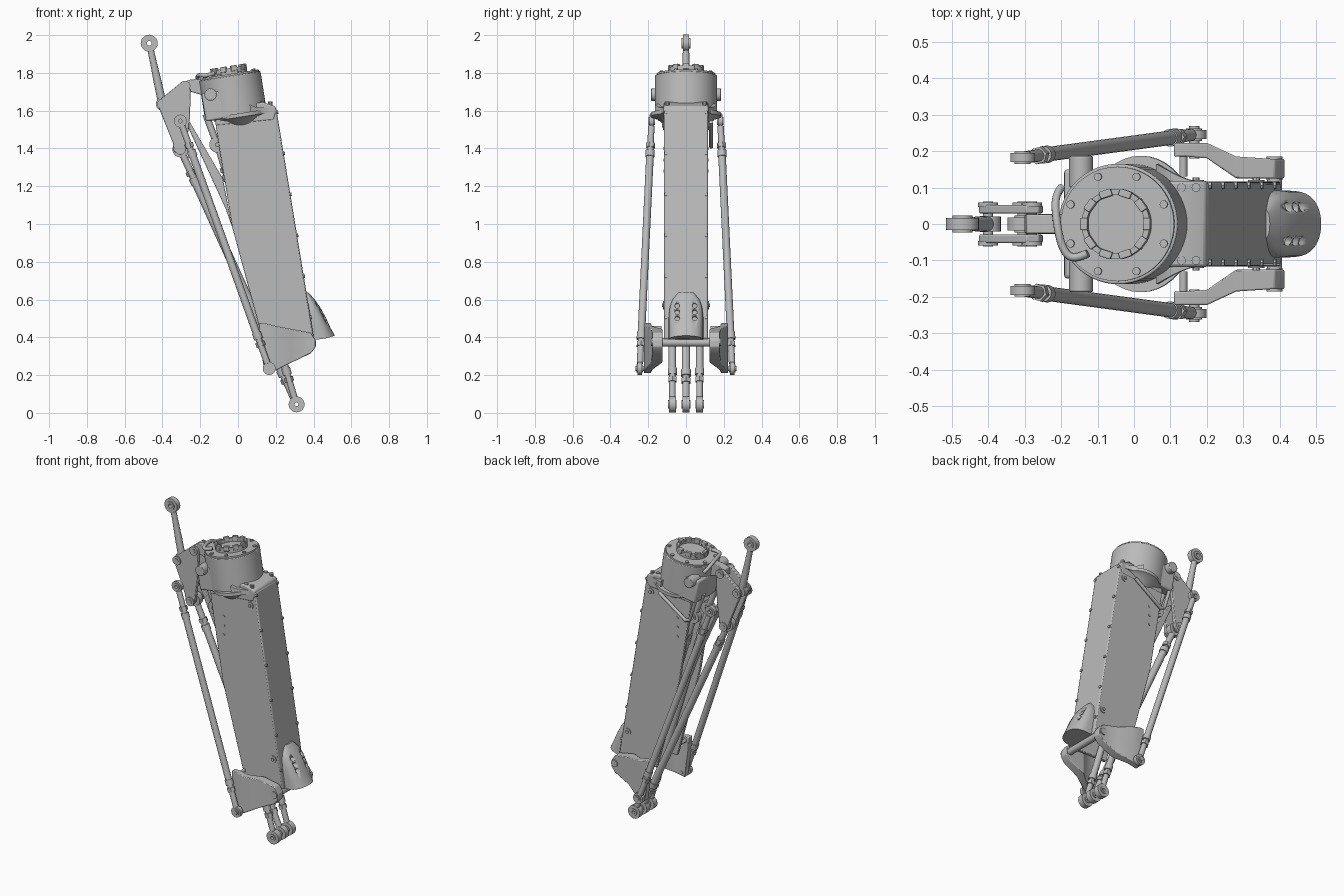
import bpy, bmesh, math
from mathutils import Vector, Matrix

if "Cube" in bpy.data.objects:
    bpy.data.objects.remove(bpy.data.objects["Cube"])

grey = bpy.data.materials.new("machined_grey")
grey.use_nodes = True
grey.diffuse_color = (0.5, 0.5, 0.5, 1)
grey.node_tree.nodes["Principled BSDF"].inputs["Base Color"].default_value = (0.5, 0.5, 0.5, 1)

# Tilted frame of the head: origin on its top face, z along its axis
TILT = math.radians(-9)
HEAD = Matrix.Translation((-0.045, 0, 1.79)) @ Matrix.Rotation(TILT, 4, 'Y')


def head(x, y, z):
    return HEAD @ Vector((x, y, z))


def finish(name, bm, bevel=0):
    bmesh.ops.recalc_face_normals(bm, faces=bm.faces)
    mesh = bpy.data.meshes.new(name)
    bm.to_mesh(mesh)
    bm.free()
    ob = bpy.data.objects.new(name, mesh)
    bpy.context.collection.objects.link(ob)
    mesh.materials.append(grey)
    if bevel:
        mod = ob.modifiers.new("bevel", 'BEVEL')
        mod.width, mod.segments = bevel, 2
    bpy.ops.object.select_all(action='DESELECT')
    ob.select_set(True)
    bpy.context.view_layer.objects.active = ob
    bpy.ops.object.shade_smooth_by_angle(angle=math.radians(35))
    return ob


def loft(name, loops, bevel=0, closed=False):
    """Skin a list of matching point loops; cap the ends or join them."""
    bm = bmesh.new()
    rows = [[bm.verts.new(p) for p in loop] for loop in loops]
    n = len(rows[0])
    pairs = list(zip(rows, rows[1:])) + ([(rows[-1], rows[0])] if closed else [])
    for a, b in pairs:
        for i in range(n):
            bm.faces.new((a[i], a[(i + 1) % n], b[(i + 1) % n], b[i]))
    if not closed:
        bm.faces.new(rows[0])
        bm.faces.new(rows[-1])
    return finish(name, bm, bevel)


def circle(c, axis, r, n):
    q = Vector((0, 0, 1)).rotation_difference(Vector(axis))
    return [Vector(c) + q @ Vector((r * math.cos(t), r * math.sin(t), 0))
            for t in (2 * math.pi * i / n for i in range(n))]


def rod(name, a, b, r, n=20, bevel=0):
    axis = Vector(b) - Vector(a)
    return loft(name, [circle(a, axis, r, n), circle(b, axis, r, n)], bevel)


def ring(name, c, axis, outer, inner, width, n=28):
    axis = Vector(axis).normalized()
    lo, hi = Vector(c) - axis * width / 2, Vector(c) + axis * width / 2
    return loft(name, [circle(p, axis, r, n) for p, r in
                       ((lo, inner), (lo, outer), (hi, outer), (hi, inner))], closed=True)


def prism(name, xz, y0, y1, bevel=0):
    return loft(name, [[(x, y, z) for x, z in xz] for y in (y0, y1)], bevel)


def box(name, size, centre, matrix, bevel=0):
    bm = bmesh.new()
    bmesh.ops.create_cube(bm, size=1)
    bmesh.ops.scale(bm, vec=size, verts=bm.verts)
    bmesh.ops.translate(bm, vec=centre, verts=bm.verts)
    bm.transform(matrix)
    return finish(name, bm, bevel)


def linkage_rod(name, a, b, r, eye=0.036, width=0.036):
    """Rod with a spherical bearing eye, neck and lock nut at each end."""
    a, b = Vector(a), Vector(b)
    d = (b - a).normalized()
    rod(name + "_tube", a + d * 0.17, b - d * 0.17, r)
    for end, s, tag in ((a, 1, "upper"), (b, -1, "lower")):
        ring(f"{name}_{tag}_eye", end, (0, 1, 0), eye, 0.02, width)
        ring(f"{name}_{tag}_ball", end, (0, 1, 0), 0.022, 0.01, width + 0.01, 16)
        rod(f"{name}_{tag}_neck", end + d * s * eye * 0.85, end + d * s * 0.18, r * 0.85)
        rod(f"{name}_{tag}_nut", end + d * s * 0.125, end + d * s * 0.15, r * 1.25, 6)
        rod(f"{name}_{tag}_collar", end + d * s * 0.165, end + d * s * 0.2, r * 1.2)


# Tapered channel body, open at the rear
profile = [(0.2, 1.615), (0.4, 0.39), (0.13, 0.39), (-0.03, 0.98), (-0.115, 1.5), (-0.12, 1.56)]
for s in (-1, 1):
    prism("body_side", profile, s * 0.095, s * 0.116, 0.004)
prism("body_face", [(0.203, 1.61), (0.403, 0.39), (0.38, 0.39), (0.18, 1.61)], -0.116, 0.116, 0.008)
prism("body_shoulder", [(0.204, 1.6), (0.197, 1.623), (0.13, 1.645), (-0.12, 1.6),
                        (-0.12, 1.52), (0.19, 1.55)], -0.118, 0.118, 0.008)

# Cylindrical head, square rear block and flared side lip
rod("head_housing", head(0, 0, -0.225), head(0, 0, -0.006), 0.165, 56, 0.004)
rod("head_cover", head(0, 0, -0.012), head(0, 0, 0.004), 0.157, 56)
box("head_rear_block", (0.12, 0.3, 0.15), (-0.102, 0, -0.15), HEAD, 0.01)
lip = [[head(0.03 + rx * math.cos(t), ry * math.sin(t), z) for t in
        (math.tau * i / 40 for i in range(40))]
       for rx, ry, z in ((0.11, 0.114, -0.275), (0.13, 0.15, -0.24),
                         (0.15, 0.187, -0.23), (0.15, 0.187, -0.21))]
loft("head_lip", lip)
blend = []
for k in range(7):
    f = k / 6
    w = 0.165 - 0.05 * math.sin(f * math.pi / 2)
    x, z = 0.08 + 0.125 * f, -0.17 - 0.04 * math.sqrt(f)
    blend.append([head(x, -w, -0.23), head(x, w, -0.23), head(x, w, z), head(x, -w, z)])
loft("head_blend", blend)

# Castellated output ring and cover bolts
ring("output_ring", head(0, 0, 0.015), head(0, 0, 1) - head(0, 0, 0), 0.095, 0.08, 0.04, 48)
rod("output_disc", head(0, 0, 0), head(0, 0, 0.012), 0.08, 40)
for i in range(10):
    spin = HEAD @ Matrix.Rotation(math.tau * i / 10, 4, 'Z')
    box("output_tooth", (0.02, 0.034, 0.03), (0.087, 0, 0.031), spin, 0.003)
for i in range(8):
    t = math.tau * (i + 0.5) / 8
    x, y = 0.14 * math.cos(t), 0.14 * math.sin(t)
    rod("cover_bolt", head(x, y, 0), head(x, y, 0.012), 0.011, 10)

for s in (-1, 1):
    # Side bosses, pads and edge screws
    rod("head_boss", (-0.145, s * 0.1, 1.685), (-0.145, s * 0.186, 1.685), 0.033, 16, 0.004)
    for x, z in ((0.17, 1.52), (0.335, 0.57)):
        rod("side_pad", (x, s * 0.11, z), (x, s * 0.121, z), 0.022, 12)
        rod("side_pad_screw", (x, s * 0.11, z), (x, s * 0.128, z), 0.01, 8)
    for k in range(6):
        z = 1.59 - 0.217 * k
        x = 0.2 + (1.62 - z) * 0.163
        rod("edge_screw", (x - 0.01, s * 0.106, z), (x + 0.008, s * 0.106, z + 0.002), 0.01, 8)
    for k in range(3):
        rod("face_screw", (-0.02, s * 0.11, 1.4 - 0.06 * k), (-0.02, s * 0.12, 1.4 - 0.06 * k), 0.008, 8)
    for x in (0.13, 0.17):
        rod("shoulder_screw", (x, s * 0.1, 1.61), (x, s * 0.1, 1.648), 0.012, 10)

    # Lower crank that steps outward toward the side rod
    columns = [(0.11, 0.475, 0.43, 0.185, 0.222), (0.14, 0.475, 0.21, 0.185, 0.222),
               (0.2, 0.46, 0.225, 0.18, 0.222), (0.28, 0.445, 0.265, 0.125, 0.185),
               (0.385, 0.425, 0.315, 0.125, 0.178), (0.412, 0.385, 0.35, 0.125, 0.178)]
    loft("lower_crank", [[(x, s * i, b), (x, s * o, b), (x, s * o, t), (x, s * i, t)]
                         for x, t, b, i, o in columns], 0.004)
    rod("crank_pivot_cap", (0.385, s * 0.12, 0.375), (0.385, s * 0.185, 0.375), 0.022)
    rod("crank_lower_pin", (0.165, s * 0.18, 0.235), (0.165, s * 0.268, 0.235), 0.014)
    rod("crank_upper_pin", (0.135, s * 0.13, 0.45), (0.135, s * 0.2, 0.45), 0.011, 12)

    # Long side rods and paired inner rods
    linkage_rod("side_rod", (-0.305, s * 0.182, 1.545), (0.165, s * 0.245, 0.235), 0.02, 0.034, 0.024)
    linkage_rod("inner_rod", (-0.11, s * 0.072, 1.42), (0.31, s * 0.072, 0.045), 0.02, 0.042)
    rod("inner_rod_hanger", (-0.17, s * 0.072, 1.58), (-0.115, s * 0.072, 1.43), 0.018)

    # Rocker side plates
    prism("rocker_plate", [(-0.425, 1.63), (-0.405, 1.665), (-0.295, 1.755), (-0.26, 1.745),
                           (-0.25, 1.7), (-0.255, 1.56), (-0.275, 1.39), (-0.305, 1.365),
                           (-0.34, 1.385), (-0.345, 1.43)], s * 0.029, s * 0.052, 0.004)
    for x, z in ((-0.4, 1.635), (-0.28, 1.73), (-0.305, 1.395)):
        ring("rocker_boss", (x, s * 0.053, z), (0, 1, 0), 0.028, 0.012, 0.012, 20)

for x, z in ((-0.4, 1.635), (-0.28, 1.73), (-0.305, 1.395)):
    rod("rocker_pin", (x, -0.062, z), (x, 0.062, z), 0.014, 12)

# Cross shaft, middle rod, rear strut and top link
rod("cross_shaft", (0.385, -0.125, 0.372), (0.385, 0.125, 0.372), 0.021)
linkage_rod("middle_rod", (-0.305, 0, 1.395), (0.31, 0, 0.045), 0.022, 0.042)
prism("rear_strut", [(-0.268, 1.52), (-0.255, 1.54), (-0.08, 1.24), (-0.03, 0.98), (-0.065, 1.08)],
      -0.027, 0.027, 0.004)
top, low = Vector((-0.47, 0, 1.957)), Vector((-0.4, 0, 1.635))
along = (low - top).normalized()
ring("top_link_eye", top, (0, 1, 0), 0.045, 0.026, 0.034)
ring("top_link_ball", top, (0, 1, 0), 0.027, 0.013, 0.046, 16)
loft("top_link_bar", [circle(top + along * d, along, r, 20) for d, r in
                      ((0.036, 0.017), (0.12, 0.018), (0.2, 0.021), (0.3, 0.022))])
ring("top_link_lower_eye", low, (0, 1, 0), 0.035, 0.013, 0.04)

# Rocker mount on the head
prism("rocker_mount", [(-0.3, 1.71), (-0.295, 1.75), (-0.25, 1.765), (-0.19, 1.77),
                       (-0.18, 1.68), (-0.25, 1.7)], -0.026, 0.026, 0.004)


# Hose behind the head and bent stay on the left side
def tube(name, points, r, kind):
    cu = bpy.data.curves.new(name, 'CURVE')
    cu.dimensions = '3D'
    cu.bevel_depth, cu.bevel_resolution, cu.use_fill_caps = r, 3, True
    sp = cu.splines.new(kind)
    sp.points.add(len(points) - 1)
    for p, co in zip(sp.points, points):
        p.co = (*co, 1)
    if kind == 'NURBS':
        sp.use_endpoint_u, sp.order_u = True, 3
    cu.materials.append(grey)
    bpy.context.collection.objects.link(bpy.data.objects.new(name, cu))


tube("rear_hose", [head(-0.16, 0.1, -0.03), head(-0.175, 0.08, 0.0), head(-0.165, 0.0, 0.025),
                   head(-0.15, -0.07, 0.02), head(-0.12, -0.1, 0.015), head(-0.08, -0.08, 0.02)],
     0.011, 'NURBS')
tube("side_stay", [(0.1, 0.133, 1.54), (-0.09, 0.133, 1.41), (-0.12, 0.133, 1.42),
                   (-0.165, 0.133, 1.57)], 0.011, 'POLY')

# Rounded scoop at the foot of the body, with drilled holes
loops = []
for z, depth, w in ((0.387, 0.112, 0.092), (0.45, 0.099, 0.092), (0.505, 0.083, 0.092),
                    (0.56, 0.062, 0.086), (0.6, 0.04, 0.072), (0.638, 0.012, 0.04)):
    xb = 0.19 + (1.62 - z) * 0.163
    arc = [math.pi * (i / 20 - 0.5) for i in range(21)]
    loops.append([(xb + (depth + 0.01) * max(math.cos(t), 0) ** 0.5, w * math.sin(t),
                   z + 0.022 * (z < 0.4) * math.cos(t)) for t in arc])
scoop = loft("foot_scoop", loops)
for y in (-0.046, 0.046):
    for z in (0.495, 0.53, 0.565):
        cutter = rod("hole_cutter", (0.4, y, z), (0.6, y, z + 0.02), 0.013, 16)
        cutter.hide_render = True
        cutter.hide_set(True)
        cut = scoop.modifiers.new("hole", 'BOOLEAN')
        cut.operation, cut.object = 'DIFFERENCE', cutter
